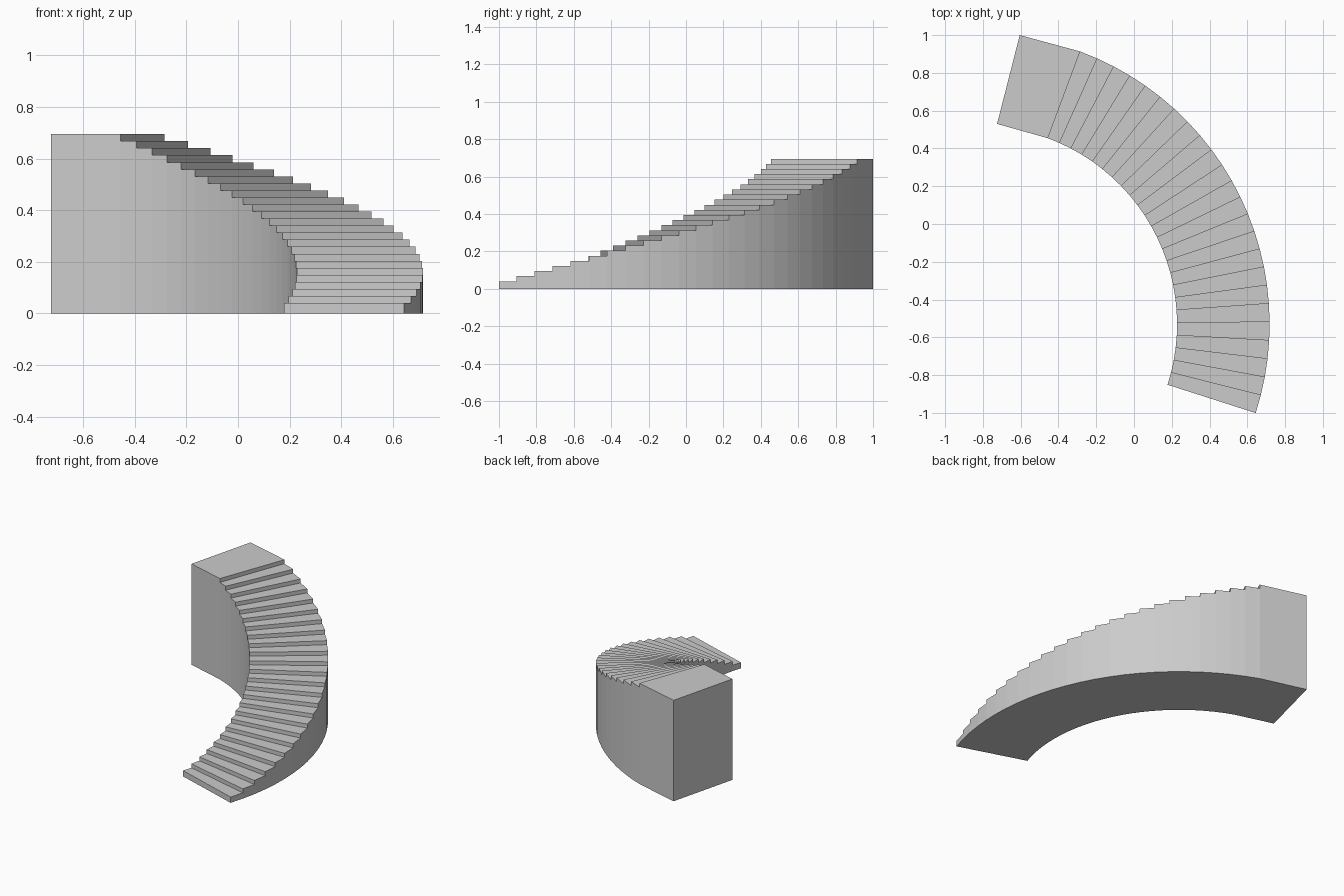
import bpy, bmesh
from math import radians, sin, cos
from mathutils import Vector

default = bpy.data.objects.get("Cube")
if default:
    bpy.data.objects.remove(default, do_unlink=True)

CENTRE = Vector((-0.822, -0.53))
INNER, OUTER = 1.05, 1.54
START, END = -17.8, 69.6
STEPS = 24
FIRST_RISE, TOP = 0.04, 0.695
RISE = (TOP - FIRST_RISE) / STEPS


def on_arc(radius, i):
    a = radians(START + (END - START) * i / STEPS)
    return CENTRE + radius * Vector((cos(a), sin(a)))


# Plan of the stair: inner and outer points at every riser, then the landing end
inner = [on_arc(INNER, i) for i in range(STEPS + 1)] + [Vector((-0.725, 0.53))]
outer = [on_arc(OUTER, i) for i in range(STEPS + 1)] + [Vector((-0.605, 1.0))]
tops = [FIRST_RISE + RISE * i for i in range(STEPS + 1)]

bm = bmesh.new()


def vert(p, z):
    return bm.verts.new((p.x, p.y, z))


# Columns of shared vertices: ground, tread below, tread above
columns = []
for i in range(STEPS + 2):
    heights = [0.0] + tops[max(i - 1, 0):i + 1]
    columns.append([[vert(p, z) for z in heights] for p in (inner[i], outer[i])])

for i in range(STEPS + 1):
    (a_in, a_out), (b_in, b_out) = columns[i], columns[i + 1]
    # Tread, riser and underside
    bm.faces.new((a_in[-1], a_out[-1], b_out[1], b_in[1]))
    bm.faces.new((a_in[-2], a_out[-2], a_out[-1], a_in[-1]))
    bm.faces.new((a_in[0], b_in[0], b_out[0], a_out[0]))
    # Inner and outer walls down to the ground
    bm.faces.new([b_in[0]] + a_in + [b_in[1]])
    bm.faces.new([b_out[0], b_out[1]] + a_out[::-1])

# End wall behind the landing
end_in, end_out = columns[-1]
bm.faces.new((end_in[0], end_in[1], end_out[1], end_out[0]))
bmesh.ops.recalc_face_normals(bm, faces=bm.faces)

mesh = bpy.data.meshes.new("curved_staircase")
bm.to_mesh(mesh)
bm.free()

# Plain grey
grey = bpy.data.materials.new("light grey")
grey.use_nodes = True
colour = (0.6, 0.6, 0.6, 1.0)
grey.diffuse_color = colour
grey.node_tree.nodes["Principled BSDF"].inputs["Base Color"].default_value = colour
mesh.materials.append(grey)

stairs = bpy.data.objects.new("curved_staircase", mesh)
bpy.context.collection.objects.link(stairs)
